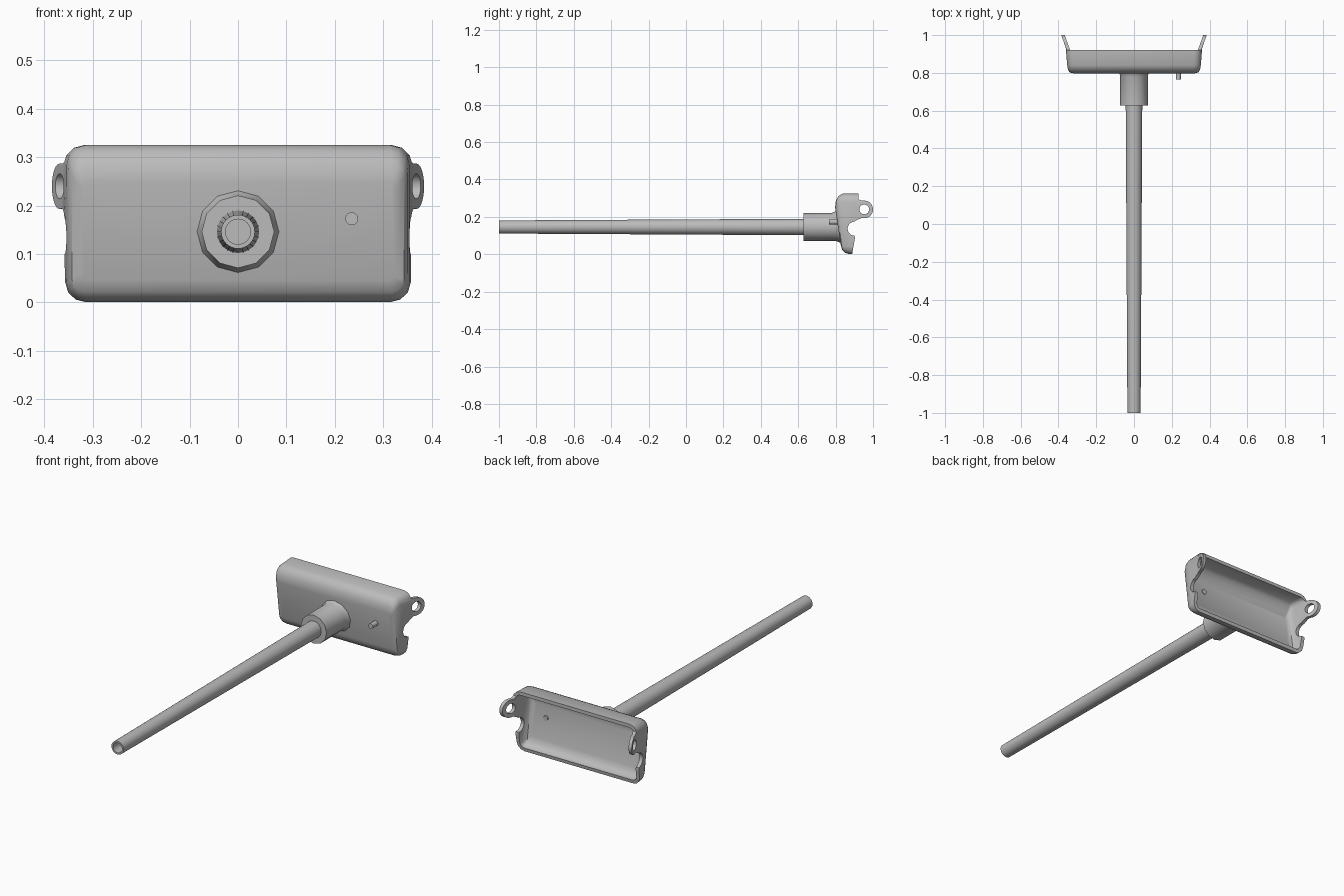
import bpy, bmesh, math

if "Cube" in bpy.data.objects:
    bpy.data.objects.remove(bpy.data.objects["Cube"])

grey = bpy.data.materials.new("grey")
grey.diffuse_color = (0.5, 0.5, 0.5, 1)
grey.use_nodes = True
grey.node_tree.nodes["Principled BSDF"].inputs["Base Color"].default_value = grey.diffuse_color
AXIS_Z = 0.146


def make_object(name, bm):
    bmesh.ops.recalc_face_normals(bm, faces=bm.faces)
    mesh = bpy.data.meshes.new(name)
    bm.to_mesh(mesh)
    bm.free()
    mesh.materials.append(grey)
    ob = bpy.data.objects.new(name, mesh)
    bpy.context.collection.objects.link(ob)
    return ob


def loft(name, rings, closed=False):
    """Skin a list of equal-length point rings; cap the ends or join them."""
    bm = bmesh.new()
    vr = [[bm.verts.new(p) for p in r] for r in rings]
    n = len(vr[0])
    pairs = list(zip(vr, vr[1:])) + ([(vr[-1], vr[0])] if closed else [])
    for a, b in pairs:
        for i in range(n):
            j = (i + 1) % n
            bm.faces.new((a[i], a[j], b[j], b[i]))
    if not closed:
        bm.faces.new(vr[0])
        bm.faces.new(vr[-1])
    return make_object(name, bm)


def circle(r, y, n, x=0, z=AXIS_Z, shear=0.0):
    pts = []
    for i in range(n):
        a = 2 * math.pi * i / n
        dz = r * math.sin(a)
        pts.append((x + r * math.cos(a), y - shear * dz, z + dz))
    return pts


def rounded_ring(hx, zb, yb, zt, yt, r, seg=3):
    """Rounded rectangle in x/z whose y slides linearly from bottom to top."""
    pts = []
    corners = [(1, zt - r, 0), (-1, zt - r, 90), (-1, zb + r, 180), (1, zb + r, 270)]
    for sx, cz, start in corners:
        for k in range(seg + 1):
            a = math.radians(start + 90 * k / seg)
            z = cz + r * math.sin(a)
            y = yb + (yt - yb) * (z - zb) / (zt - zb)
            pts.append((sx * (hx - r) + r * math.cos(a), y, z))
    return pts


def arc(cy, cz, r, a0, a1, n):
    return [(cy + r * math.cos(math.radians(a0 + (a1 - a0) * i / n)),
             cz + r * math.sin(math.radians(a0 + (a1 - a0) * i / n)))
            for i in range(n + 1)]


def boolean(ob, other, op):
    mod = ob.modifiers.new("cut", 'BOOLEAN')
    mod.operation, mod.object, mod.solver = op, other, 'EXACT'
    bpy.context.view_layer.objects.active = ob
    bpy.ops.object.modifier_apply(modifier=mod.name)
    bpy.data.objects.remove(other)


def smooth(ob, angle):
    bpy.ops.object.select_all(action='DESELECT')
    ob.select_set(True)
    bpy.context.view_layer.objects.active = ob
    bpy.ops.object.shade_smooth_by_angle(angle=math.radians(angle))


# Tray: rounded outer body, hollowed from the back
T = 0.018
outer = [(.325, .045, .828, .250, .797, .015),
         (.343, .022, .836, .285, .801, .025),
         (.350, .008, .850, .312, .815, .035),
         (.354, .001, .872, .325, .840, .040),
         (.361, .000, .930, .325, .930, .042),
         (.388, .000, 1.01, .325, 1.01, .042)]
inner = []
for i, (hx, zb, yb, zt, yt, r) in enumerate(outer):
    dy = T if i < 3 else (0.01 if i == 3 else 0)
    inner.append((hx - T, zb + T, yb + dy, zt - T, yt + dy, max(r - T, .008)))
inner.append((.380, T, 1.05, .325 - T, 1.05, .024))
tray = loft("tray", [rounded_ring(*p) for p in outer])
boolean(tray, loft("hollow", [rounded_ring(*p) for p in inner]), 'DIFFERENCE')

# Side outline trims the back edge into ears and half-round notches
outline = [(.70, -.1), (.70, .4), (.922, .4), (.922, .296), (.935, .287)]
outline += arc(.953, .240, .047, 85, -105, 14)
outline += [(.922, .187), (.908, .180)]
outline += arc(.902, .137, .038, 90, 270, 10)
outline += [(.903, .085), (.888, 0), (.888, -.1)]
trim = loft("trim", [[(x, y, z) for y, z in outline] for x in (-.5, .5)])
boolean(tray, trim, 'INTERSECT')

# Round holes through both ears
hole = loft("ear_hole", [[(x, y, z) for y, z in arc(.953, .240, .026, 0, 345, 23)]
                         for x in (-.5, .5)])
boolean(tray, hole, 'DIFFERENCE')
smooth(tray, 40)

# Collar with a small flare where it meets the tray
collar = loft("collar", [circle(.075, .628, 12), circle(.075, .790, 12, shear=.157),
                         circle(.080, .803, 12, shear=.157),
                         circle(.087, .818, 12, shear=.157)])
smooth(collar, 40)

# Long tapered tube, open at the front
tube = loft("tube", [circle(.035, -1, 24), circle(.044, .66, 24),
                     circle(.034, .66, 24), circle(.026, -1, 24)], closed=True)
smooth(tube, 40)

# Small pin through the tray wall
pin = loft("pin", [circle(.0135, .765, 12, x=.235, z=.173),
                   circle(.0135, .831, 12, x=.235, z=.173)])
smooth(pin, 40)
